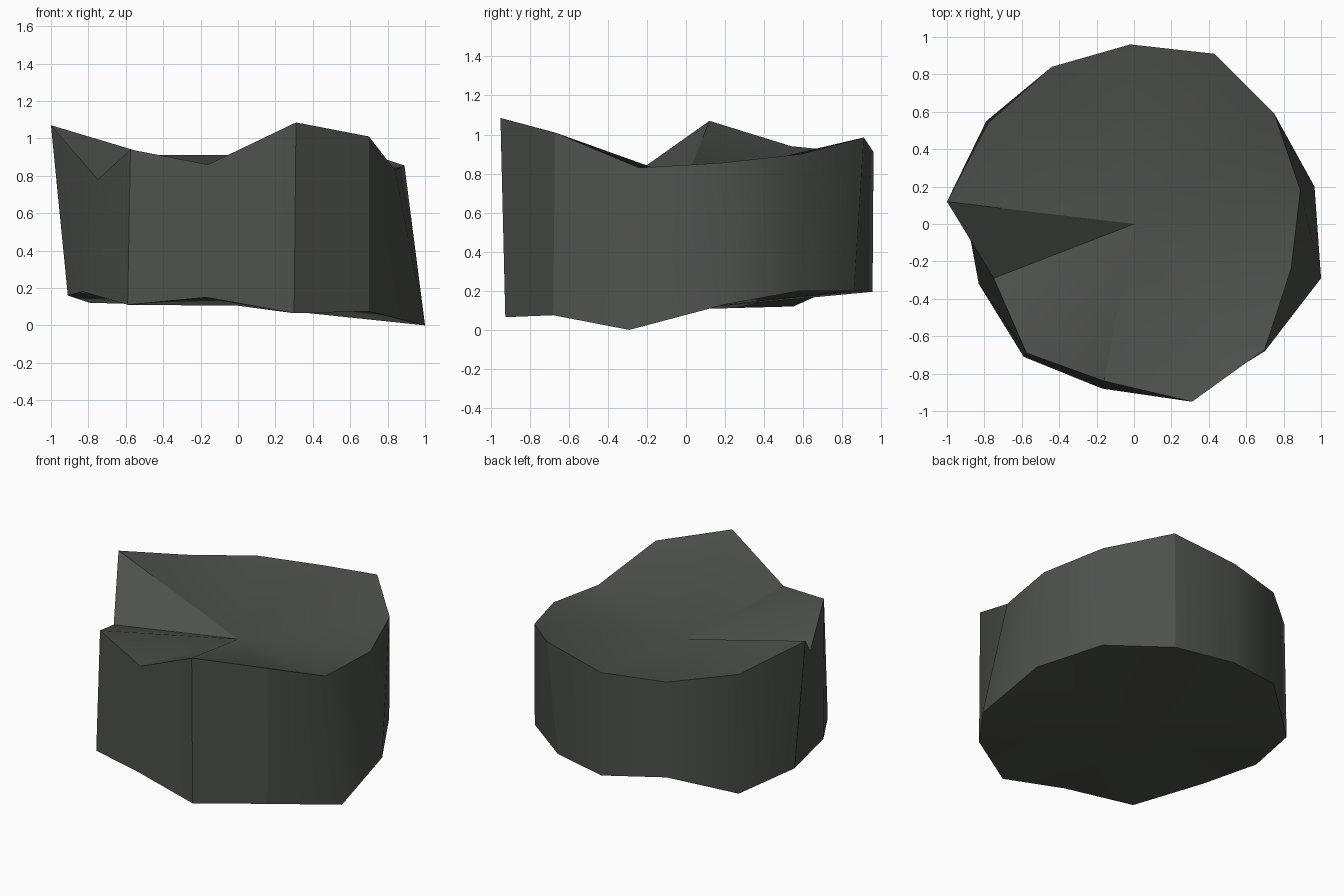
import bpy, bmesh

if "Cube" in bpy.data.objects:
    bpy.data.objects.remove(bpy.data.objects["Cube"])

# Uneven 13-sided rims, both listed in the same order around the block
TOP = [(-1.0, .12, 1.07), (-.78, .54, .94), (-.44, .84, .91), (-.02, .96, .91),
       (.43, .91, .985), (.75, .59, .90), (.89, .18, .855), (.84, -.24, .83),
       (.70, -.67, 1.01), (.31, -.95, 1.085), (-.16, -.84, .86),
       (-.575, -.69, .94), (-.75, -.29, .78)]
BOTTOM = [(-.91, .11, .16), (-.79, .55, .12), (-.44, .84, .25), (-.02, .955, .195),
          (.38, .86, .20), (.75, .585, .20), (.965, .20, .13), (1.0, -.29, 0),
          (.70, -.68, .075), (.30, -.925, .065), (-.17, -.88, .15),
          (-.59, -.71, .11), (-.83, -.32, .18)]

bm = bmesh.new()
top = [bm.verts.new(p) for p in TOP]
bottom = [bm.verts.new(p) for p in BOTTOM]
top_mid = bm.verts.new((0, 0, .77))
bottom_mid = bm.verts.new((0, 0, .105))

# Side wall, plus sunken top and bottom fans
n = len(top)
for i in range(n):
    j = (i + 1) % n
    bm.faces.new((top[i], top[j], bottom[j], bottom[i]))
    bm.faces.new((top_mid, top[j], top[i]))
    bm.faces.new((bottom_mid, bottom[i], bottom[j]))
bmesh.ops.recalc_face_normals(bm, faces=bm.faces[:])

mesh = bpy.data.meshes.new("rough_stone_block")
bm.to_mesh(mesh)
bm.free()
block = bpy.data.objects.new("rough_stone_block", mesh)
bpy.context.collection.objects.link(block)

# Single dark stone colour
stone = bpy.data.materials.new("dark_grey_green_stone")
stone.diffuse_color = (.073, .081, .071, 1)
stone.use_nodes = True
stone.node_tree.nodes["Principled BSDF"].inputs["Base Color"].default_value = stone.diffuse_color
mesh.materials.append(stone)

# Smooth shading with sharp rims
bpy.context.view_layer.objects.active = block
block.select_set(True)
bpy.ops.object.shade_smooth_by_angle(angle=.5236)
